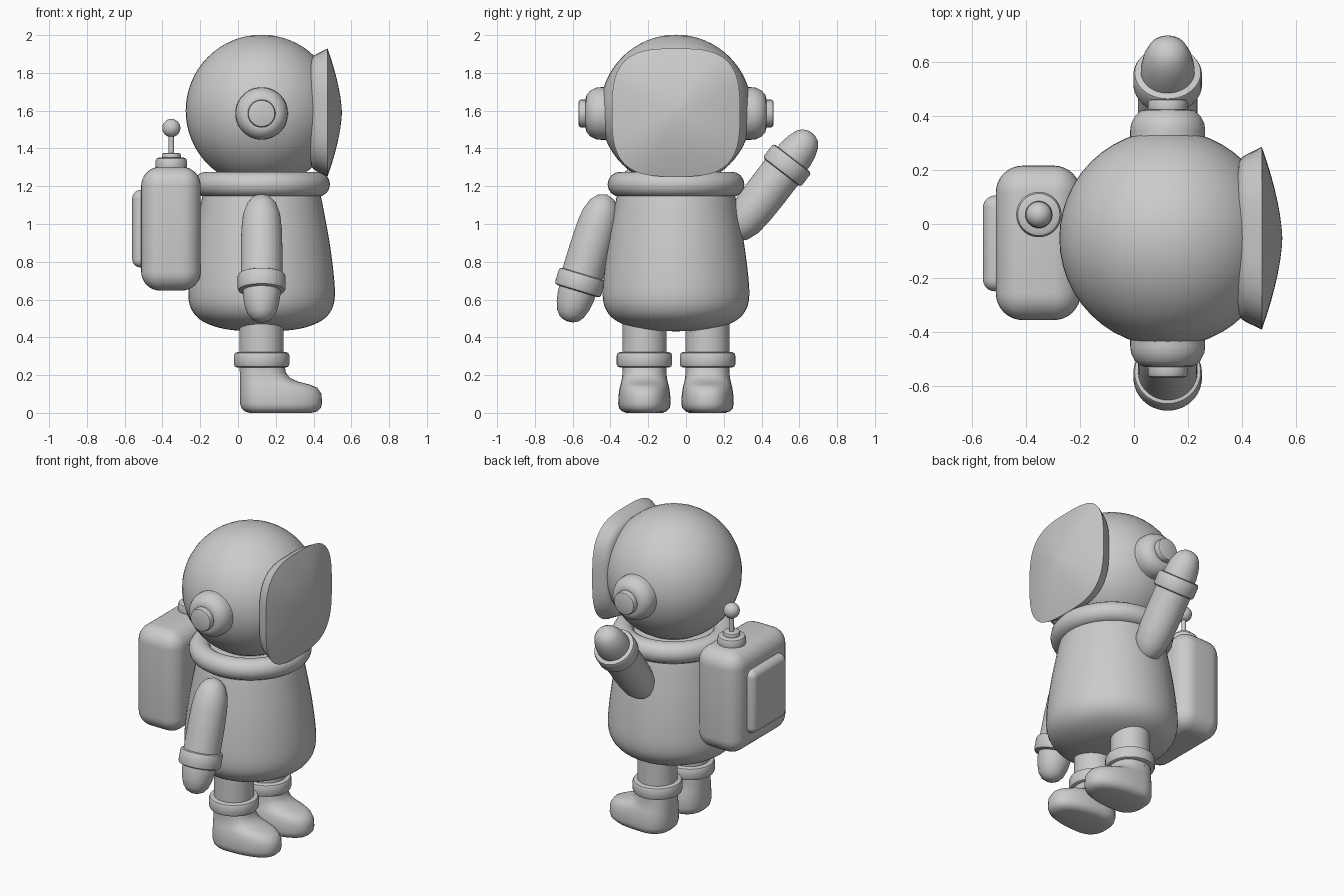
import bpy
import bmesh
from math import cos, sin, pi, radians
from mathutils import Vector

cube = bpy.data.objects.get("Cube")
if cube:
    bpy.data.objects.remove(cube)

CX, CY = 0.125, -0.053      # body axis
SEG = 48

suit = bpy.data.materials.new("suit_grey")
suit.use_nodes = True
GREY = (0.6, 0.6, 0.6, 1)
suit.diffuse_color = GREY
suit.node_tree.nodes["Principled BSDF"].inputs["Base Color"].default_value = GREY


def finish(name, bm, angle=40):
    bmesh.ops.recalc_face_normals(bm, faces=bm.faces)
    mesh = bpy.data.meshes.new(name)
    bm.to_mesh(mesh)
    bm.free()
    obj = bpy.data.objects.new(name, mesh)
    bpy.context.collection.objects.link(obj)
    mesh.materials.append(suit)
    bpy.ops.object.select_all(action='DESELECT')
    obj.select_set(True)
    bpy.context.view_layer.objects.active = obj
    bpy.ops.object.shade_smooth_by_angle(angle=radians(angle))
    return obj


def loft(name, rings, angle=40):
    """Skin a stack of equal point rings and cap both ends."""
    bm = bmesh.new()
    loops = [[bm.verts.new(p) for p in ring] for ring in rings]
    n = len(loops[0])
    for a, b in zip(loops, loops[1:]):
        for i in range(n):
            j = (i + 1) % n
            bm.faces.new((a[i], a[j], b[j], b[i]))
    bm.faces.new(loops[0])
    bm.faces.new(loops[-1])
    return finish(name, bm, angle)


def smooth_profile(points, steps=4):
    """Catmull-Rom refinement of a profile."""
    p = [Vector(q) for q in points]
    p = [p[0]] + p + [p[-1]]
    out = []
    for a, b, c, d in zip(p, p[1:], p[2:], p[3:]):
        for k in range(steps):
            t = k / steps
            out.append(0.5 * (2 * b + (c - a) * t + (2 * a - 5 * b + 4 * c - d) * t * t
                              + (3 * b - a - 3 * c + d) * t ** 3))
    return out + [p[-1]]


def lathe(name, profile, origin, axis=(0, 0, 1), angle=40):
    """Turn (radius, distance) pairs around an axis."""
    rot = Vector((0, 0, 1)).rotation_difference(Vector(axis))
    rings = [[Vector(origin) + rot @ Vector((max(r, 0.001) * cos(2 * pi * i / SEG),
                                            max(r, 0.001) * sin(2 * pi * i / SEG), d))
              for i in range(SEG)] for r, d in profile]
    return loft(name, rings, angle)


def band(r, d0, d1, b):
    """Profile of a disc or cuff with rounded rims."""
    c = 0.3 * b
    return [(0, d0), (r - b, d0), (r - c, d0 + c), (r, d0 + b),
            (r, d1 - b), (r - c, d1 - c), (r - b, d1), (0, d1)]


def ball(name, center, radius):
    bm = bmesh.new()
    bmesh.ops.create_uvsphere(bm, u_segments=SEG, v_segments=32, radius=radius)
    bmesh.ops.translate(bm, verts=bm.verts, vec=center)
    return finish(name, bm)


def rounded_box(name, center, size, radius):
    bm = bmesh.new()
    bmesh.ops.create_cube(bm, size=1)
    bmesh.ops.scale(bm, verts=bm.verts, vec=size)
    bmesh.ops.translate(bm, verts=bm.verts, vec=center)
    bmesh.ops.bevel(bm, geom=bm.edges[:], offset=radius, segments=8,
                    profile=0.5, affect='EDGES')
    return finish(name, bm)


# Torso and neck ring
torso = [(0, .432), (.12, .435), (.23, .452), (.32, .49), (.37, .545), (.388, .62),
         (.381, .74), (.36, .9), (.335, 1.04), (.31, 1.16), (.28, 1.23), (0, 1.25)]
lathe("torso", smooth_profile(torso), (CX, CY, 0))
ring = [(.296 + .066 * cos(a * pi / 8), 1.21 + .066 * sin(a * pi / 8)) for a in range(-8, 9)]
lathe("neck_ring", ring, (CX, CY, 0))

# Helmet with a domed rounded-square visor
ball("helmet", (CX, CY, 1.6), .402)


def visor_ring(x, half):
    pts = []
    for i in range(64):
        a = 2 * pi * i / 64
        r = half / (abs(cos(a)) ** 3.2 + abs(sin(a)) ** 3.2) ** (1 / 3.2)
        pts.append((x, CY + r * cos(a), 1.59 + r * sin(a)))
    return pts


rim = [(.36, .2), (.39, .285), (.4, .3), (.415, .31), (.468, .336), (.474, .339)]
dome = [(.55 - .076 * f ** 1.6, .339 * f) for f in (.94, .85, .7, .55, .4, .25, .1, .01)]
loft("visor", [visor_ring(x, h) for x, h in rim + dome], 35)

# Ear discs and buttons on both sides
for side, sign in (("left", 1), ("right", -1)):
    disc = [(0, .3), (.139, .3), (.139, .4), (.136, .425), (.122, .453), (.1, .473), (.08, .478), (0, .478)]
    lathe(side + "_ear_disc", disc, (CX, CY, 1.585), (0, sign, 0))
    lathe(side + "_ear_button", band(.073, .46, .516, .012), (CX, CY, 1.585), (0, sign, 0))

# Arms, one hanging and one raised
sleeve = [(0, 0), (.045, .015), (.076, .05), (.098, .11), (.107, .19), (.11, .3), (.11, .45), (0, .46)]
mitten = [(0, .5), (.1, .51), (.099, .56), (.09, .615), (.074, .66), (.052, .688), (.025, .701), (0, .704)]
for side, start, axis in (("right", (CX, -.42, 1.157), (0, -.29, -.957)),
                          ("left", (CX, .237, .925), (0, .61, .79))):
    axis = Vector(axis).normalized()
    lathe(side + "_sleeve", sleeve, start, axis)
    lathe(side + "_wrist_cuff", band(.127, .44, .535, .015), start, axis)
    lathe(side + "_mitten", mitten, start, axis)


# Legs with cuffs and boots
def boot_ring(z, back, front, half, y):
    mid = back + half
    pts = []
    for i in range(SEG):
        c, s = cos(2 * pi * i / SEG), sin(2 * pi * i / SEG)
        reach = front - mid if c > 0 else half
        pts.append(Vector((mid + reach * abs(c) ** .85 * (1 if c > 0 else -1),
                           y + half * abs(s) ** .85 * (1 if s > 0 else -1), z)))
    return pts


boot = [(.26, .012, .245, .115), (.215, .01, .253, .116), (.185, .01, .275, .119),
        (.165, .01, .32, .123), (.15, .01, .38, .127), (.133, .01, .42, .131),
        (.1, .01, .442, .136), (.05, .011, .445, .139), (.025, .018, .438, .134),
        (.008, .035, .42, .117), (0, .06, .39, .095)]
for side, sign in (("left", 1), ("right", -1)):
    y = CY + sign * .167
    lathe(side + "_leg", [(.117, .22), (.117, .6)], (CX, y, 0))
    lathe(side + "_ankle_cuff", band(.147, .24, .322, .018), (CX, y, 0))
    loft(side + "_boot", [boot_ring(*level, y) for level in boot], 60)

# Backpack with rear panel and antenna
rounded_box("backpack", (-.355, -.07, .975), (.315, .573, .655), .1)
rounded_box("backpack_panel", (-.515, -.072, .975), (.09, .355, .41), .044)
base = (-.353, .035, 0)
lathe("antenna_base", band(.084, 1.27, 1.352, .02), base)
lathe("antenna_collar", band(.05, 1.34, 1.376, .01), base)
lathe("antenna_rod", [(.014, 1.36), (.014, 1.49)], base)
ball("antenna_ball", (-.353, .035, 1.508), .048)
